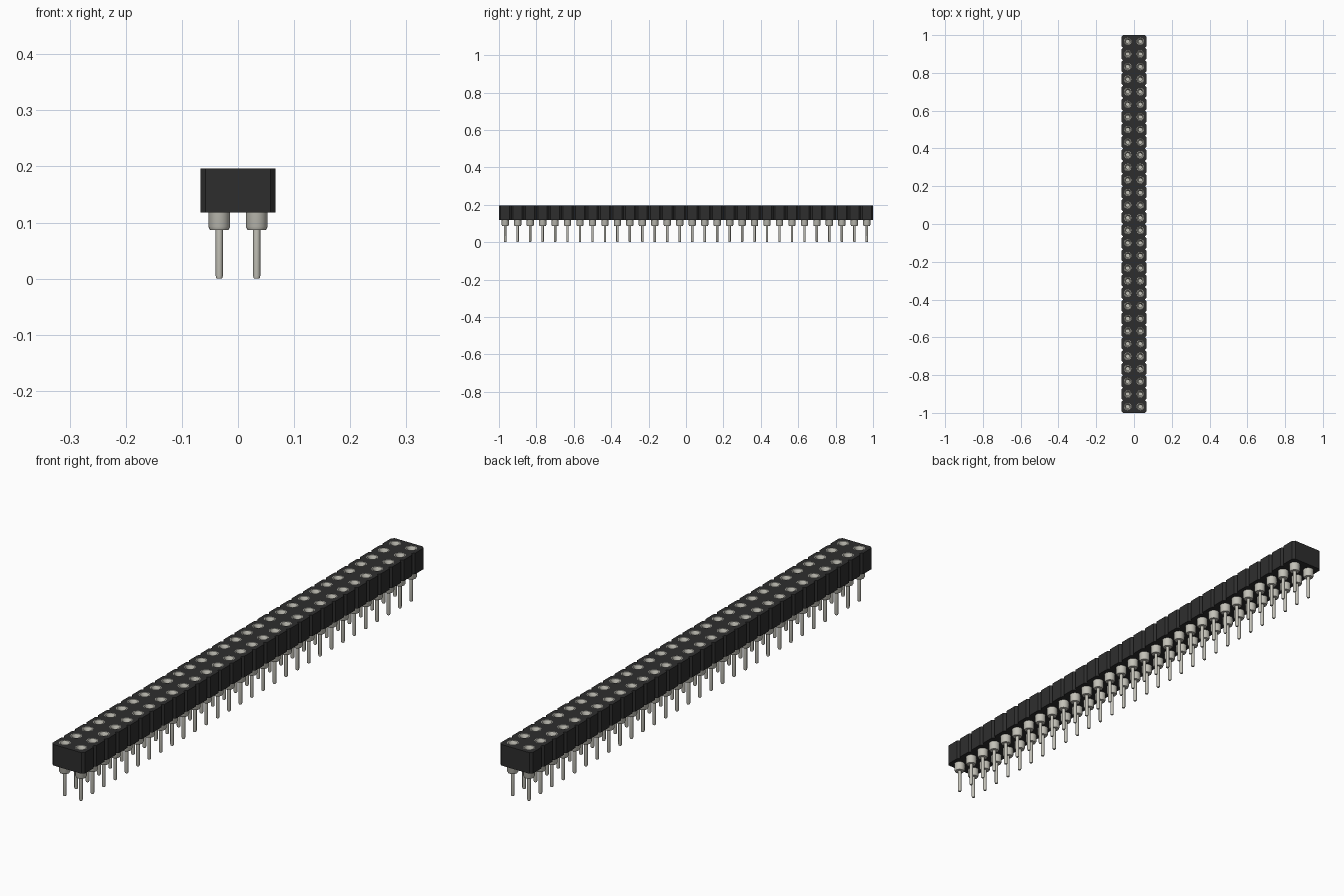
import bpy, bmesh, math

cube = bpy.data.objects.get("Cube")
if cube:
    bpy.data.objects.remove(cube, do_unlink=True)

ROWS = 30
PITCH = 2 / ROWS
HALF_W = PITCH            # two columns wide
CHAMFER = 0.009
Z0, Z1 = 0.118, 0.196     # housing bottom and top
PIN_R = 0.0195
SEG = 20


def material(name, rgb, metallic=0.0, roughness=0.6):
    m = bpy.data.materials.new(name)
    m.use_nodes = True
    m.diffuse_color = (*rgb, 1)
    bsdf = m.node_tree.nodes["Principled BSDF"]
    bsdf.inputs["Base Color"].default_value = (*rgb, 1)
    bsdf.inputs["Metallic"].default_value = metallic
    bsdf.inputs["Roughness"].default_value = roughness
    return m


black = material("black plastic", (0.027, 0.027, 0.027))
metal = material("tin metal", (0.56, 0.55, 0.49))


def circle(r):
    return [(r * math.cos(2 * math.pi * i / SEG), r * math.sin(2 * math.pi * i / SEG))
            for i in range(SEG)]


def add_loop(curve, pts):
    s = curve.splines.new("POLY")
    s.points.add(len(pts) - 1)
    for p, (x, y) in zip(s.points, pts):
        p.co = (x, y, 0, 1)
    s.use_cyclic_u = True


centres = [(sx * PITCH / 2, -1 + PITCH * (i + 0.5)) for sx in (-1, 1) for i in range(ROWS)]

# Housing: notched outline with round sockets, extruded upward
curve = bpy.data.curves.new("housing", "CURVE")
curve.dimensions = "2D"
curve.fill_mode = "BOTH"
curve.extrude = (Z1 - Z0) / 2
side = []
for i in range(ROWS):
    y0, y1 = -1 + i * PITCH, -1 + (i + 1) * PITCH
    if i == 0:
        side.append((HALF_W - CHAMFER, y0))
    side += [(HALF_W, y0 + CHAMFER), (HALF_W, y1 - CHAMFER), (HALF_W - CHAMFER, y1)]
add_loop(curve, side + [(-x, y) for x, y in reversed(side)])
for cx, cy in centres:
    add_loop(curve, [(cx + x, cy + y) for x, y in circle(PIN_R)])
temp = bpy.data.objects.new("housing_outline", curve)
bpy.context.collection.objects.link(temp)
bpy.context.view_layer.update()
mesh = bpy.data.meshes.new_from_object(temp.evaluated_get(bpy.context.evaluated_depsgraph_get()))
bpy.data.objects.remove(temp, do_unlink=True)
bm = bmesh.new()
bm.from_mesh(mesh)
bmesh.ops.remove_doubles(bm, verts=bm.verts, dist=1e-5)
bmesh.ops.recalc_face_normals(bm, faces=bm.faces)
for f in bm.faces:
    f.smooth = False
bm.to_mesh(mesh)
bm.free()
mesh.materials.clear()
mesh.materials.append(black)
housing = bpy.data.objects.new("housing", mesh)
housing.location.z = (Z0 + Z1) / 2
bpy.context.collection.objects.link(housing)

# Pin: turned profile (radius, z) from the tail tip, up the collar and down into the funnel
PROFILE = [(0.004, 0), (0.0055, 0.0015), (0.0064, 0.005), (0.0064, 0.087), (0.0165, 0.087),
           (PIN_R, 0.093), (PIN_R, Z1), (0.0165, Z1), (0.009, 0.178), (0.009, 0.13)]
bm = bmesh.new()
rings = [[bm.verts.new((x, y, z)) for x, y in circle(r)] for r, z in PROFILE]
for a, b in zip(rings, rings[1:]):
    for i in range(SEG):
        j = (i + 1) % SEG
        bm.faces.new((a[i], a[j], b[j], b[i]))
bm.faces.new(rings[0][::-1])
bm.faces.new(rings[-1])
bmesh.ops.recalc_face_normals(bm, faces=bm.faces)
pin_mesh = bpy.data.meshes.new("pin")
bm.to_mesh(pin_mesh)
bm.free()
pin_mesh.materials.append(metal)

# One pin in every socket, sharing the same mesh
pins = []
for n, (cx, cy) in enumerate(centres):
    column = "right" if cx < 0 else "left"
    pin = bpy.data.objects.new(f"pin_{column}_{n % ROWS + 1}", pin_mesh)
    pin.location = (cx, cy, 0)
    bpy.context.collection.objects.link(pin)
    pins.append(pin)

bpy.ops.object.select_all(action="DESELECT")
pins[0].select_set(True)
bpy.context.view_layer.objects.active = pins[0]
bpy.ops.object.shade_smooth_by_angle(angle=math.radians(30))
